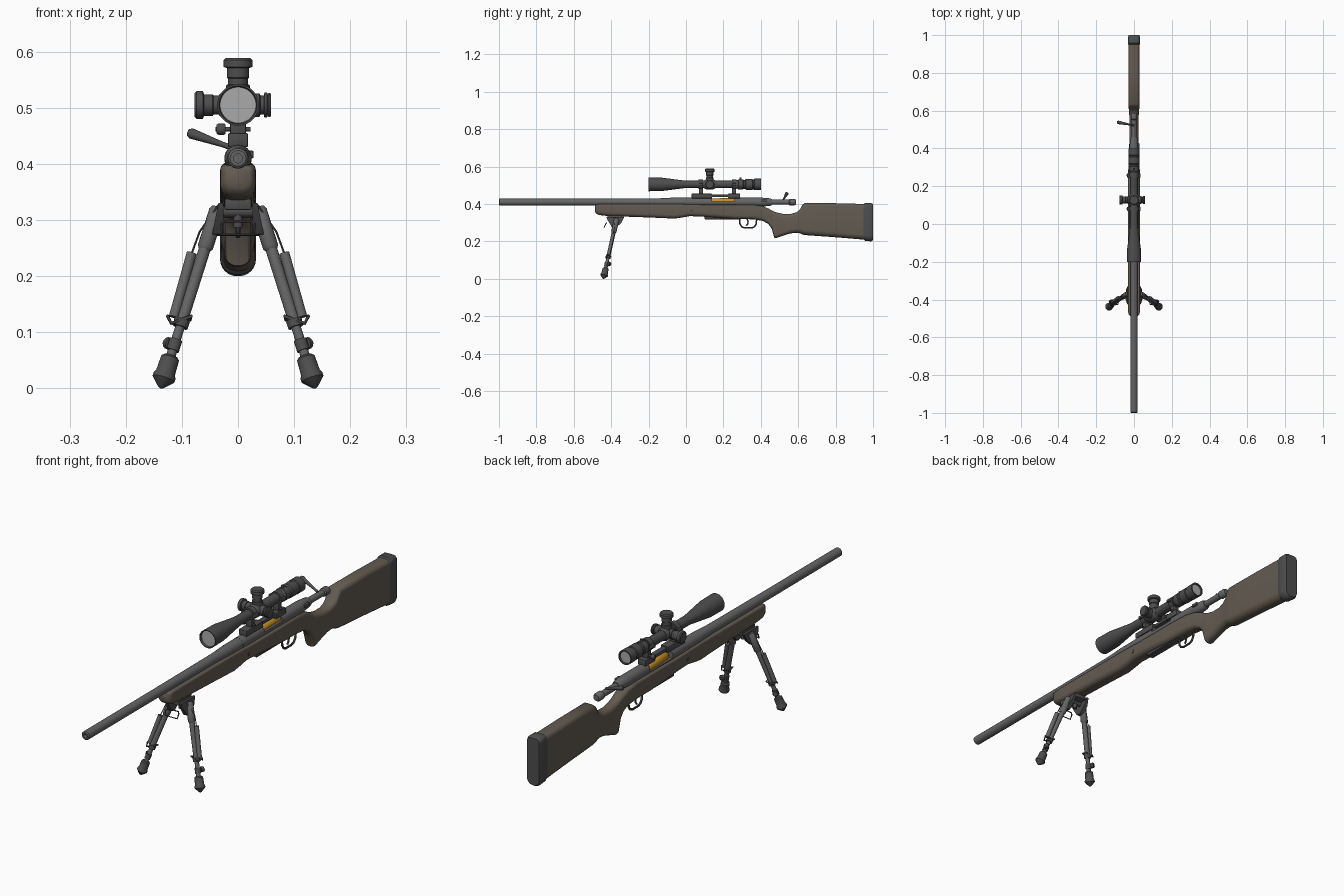
import bpy, bmesh, math
from mathutils import Vector as V

if "Cube" in bpy.data.objects:
    bpy.data.objects.remove(bpy.data.objects["Cube"])


def material(name, r, g, b):
    m = bpy.data.materials.new(name)
    m.diffuse_color = (r, g, b, 1)
    m.use_nodes = True
    m.node_tree.nodes["Principled BSDF"].inputs["Base Color"].default_value = m.diffuse_color
    return m


DARK = material("dark_grey", .075, .075, .075)
STEEL = material("steel", .13, .13, .13)
STOCK = material("stock_brown", .125, .105, .083)
BRASS = material("brass", .55, .29, .02)
GLASS = material("glass", .4, .4, .4)


def finish(ob, mat, angle=35):
    bpy.ops.object.select_all(action='DESELECT')
    ob.select_set(True)
    bpy.context.view_layer.objects.active = ob
    for m in list(ob.modifiers):
        bpy.ops.object.modifier_apply(modifier=m.name)
    ob.data.materials.clear()
    ob.data.materials.append(mat)
    bpy.ops.object.shade_smooth_by_angle(angle=math.radians(angle))
    return ob


def add(name, bm):
    bmesh.ops.recalc_face_normals(bm, faces=bm.faces)
    me = bpy.data.meshes.new(name)
    bm.to_mesh(me)
    bm.free()
    ob = bpy.data.objects.new(name, me)
    bpy.context.collection.objects.link(ob)
    return ob


def loft(name, rings, mat, angle=35):
    bm = bmesh.new()
    vs = [[bm.verts.new(p) for p in ring] for ring in rings]
    n = len(vs[0])
    for a, b in zip(vs, vs[1:]):
        for i in range(n):
            bm.faces.new((a[i], a[(i + 1) % n], b[(i + 1) % n], b[i]))
    bm.faces.new(vs[0])
    bm.faces.new(vs[-1])
    return finish(add(name, bm), mat, angle)


def lathe(name, prof, origin, axis, mat, n=32):
    """prof = (distance along axis, radius) pairs"""
    q = V(axis).to_track_quat('Z', 'Y')
    ang = [2 * math.pi * i / n for i in range(n)]
    return loft(name, [[V(origin) + q @ V((r * math.cos(a), r * math.sin(a), t)) for a in ang]
                       for t, r in prof], mat)


def rod(name, a, b, r1, mat, r2=None, n=20):
    d = V(b) - V(a)
    return lathe(name, [(0, r1), (d.length, r2 or r1)], a, d, mat, n)


def box(name, lo, hi, mat, bevel=.003):
    bm = bmesh.new()
    bmesh.ops.create_cube(bm, size=1)
    for v in bm.verts:
        v.co = V([(l + h) / 2 + c * (h - l) for l, h, c in zip(lo, hi, v.co)])
    ob = add(name, bm)
    if bevel:
        m = ob.modifiers.new("bevel", 'BEVEL')
        m.width, m.segments = bevel, 2
    return finish(ob, mat)


def wire(name, pts, r, mat, cyclic=False):
    cu = bpy.data.curves.new(name, 'CURVE')
    cu.dimensions, cu.bevel_depth, cu.bevel_resolution = '3D', r, 3
    sp = cu.splines.new('POLY')
    sp.points.add(len(pts) - 1)
    for p, c in zip(sp.points, pts):
        p.co = (*c, 1)
    sp.use_cyclic_u, cu.use_fill_caps = cyclic, True
    ob = bpy.data.objects.new(name, cu)
    bpy.context.collection.objects.link(ob)
    bpy.ops.object.select_all(action='DESELECT')
    ob.select_set(True)
    bpy.context.view_layer.objects.active = ob
    bpy.ops.object.convert(target='MESH')
    return finish(bpy.context.object, mat)


def section(y, top, bot, w, rt, rb):
    """rounded cross-section: top and bottom corner radii differ"""
    ring = []
    for cx, cz, r, a0 in ((1, 1, rt, 0), (-1, 1, rt, 90), (-1, -1, rb, 180), (1, -1, rb, 270)):
        for k in range(7):
            a = math.radians(a0 + 15 * k)
            z = top - r if cz > 0 else bot + r
            ring.append((cx * (w - r) + r * math.cos(a), y, z + r * math.sin(a)))
    return ring


# Stock, lofted along its length: y, top, bottom, half width, corner radii
loft("stock", [section(*s) for s in (
    (-.486, .392, .358, .022, .008, .016), (-.48, .397, .348, .028, .008, .02),
    (-.465, .399, .341, .031, .008, .02), (-.42, .4, .336, .031, .008, .02),
    (-.2, .4, .328, .031, .008, .02), (-.06, .4, .322, .031, .008, .02),
    (-.02, .399, .328, .031, .008, .02), (.02, .398, .335, .031, .008, .02),
    (.08, .396, .333, .031, .008, .02), (.26, .396, .32, .031, .008, .02),
    (.36, .395, .318, .029, .01, .02), (.41, .388, .31, .026, .016, .02),
    (.44, .376, .293, .024, .02, .02), (.458, .366, .268, .023, .02, .02),
    (.472, .359, .219, .023, .02, .02), (.48, .356, .217, .023, .02, .02),
    (.52, .347, .231, .023, .02, .02), (.56, .347, .243, .024, .02, .022),
    (.59, .355, .246, .026, .02, .024), (.61, .371, .243, .028, .02, .026),
    (.622, .395, .237, .029, .018, .027), (.635, .405, .234, .03, .018, .028),
    (.8, .404, .222, .03, .018, .028), (.956, .4, .209, .03, .018, .028))], STOCK, 50)
loft("butt_pad", [section(*s) for s in (
    (.95, .399, .21, .03, .018, .028), (.957, .405, .203, .032, .018, .03),
    (.99, .405, .2, .032, .018, .03), (1, .4, .206, .028, .016, .026))], DARK)

# Barrel and receiver with an open loading port
lathe("barrel", [(.05, .008), (0, .008), (0, .014), (.004, .018), (.5, .0185), (.85, .02),
                 (.93, .024), (1.02, .024)], (0, -1, .41), (0, 1, 0), STEEL)
receiver = lathe("receiver", [(0, .0245), (.4, .0245), (.45, .02), (.46, .016)],
                 (0, 0, .41), (0, 1, 0), STEEL)
for lo, hi in (((-.05, .12, .402), (0, .27, .5)), ((-.001, .14, .412), (.05, .26, .5))):
    cutter = box("port_cutter", lo, hi, STEEL, 0)
    cutter.hide_render = True
    m = receiver.modifiers.new("port", 'BOOLEAN')
    m.operation, m.object = 'DIFFERENCE', cutter
    finish(receiver, STEEL)
    bpy.data.objects.remove(cutter)
lathe("cartridge", [(0, .008), (.012, .016), (.13, .018), (.135, .015)],
      (-.003, .128, .414), (0, 1, 0), BRASS)

# Bolt
lathe("bolt", [(0, .013), (.12, .013), (.125, .017), (.15, .017), (.158, .012)],
      (0, .43, .41), (0, 1, 0), STEEL)
lathe("bolt_handle", [(0, .005), (.03, .005), (.045, .006), (.09, .0095), (.096, .006)],
      (0, .522, .425), (-.088, .017, .031), DARK, 20)
box("safety_tab", (.008, .4, .41), (.028, .43, .424), DARK)

# Trigger group and stock fittings
wire("trigger_guard", [(0, .286, .322), (0, .289, .292), (0, .298, .278), (0, .313, .272),
                       (0, .35, .272), (0, .366, .278), (0, .375, .292), (0, .378, .32)], .0045, DARK)
wire("trigger", [(0, .325, .322), (0, .332, .306), (0, .33, .293), (0, .322, .284)], .004, DARK)
box("floor_plate", (-.016, .1, .318), (.016, .29, .335), DARK)
rod("cross_bolt", (-.0325, .03, .365), (.0325, .03, .365), .008, DARK)

# Scope
SZ = .505
lathe("scope_body", [(.016, .03), (.0, .034), (0, .037), (.07, .036), (.185, .021), (.2, .02),
                     (.46, .02), (.475, .023), (.48, .027), (.505, .027), (.507, .024),
                     (.515, .024), (.52, .029), (.555, .029), (.557, .027), (.563, .027),
                     (.565, .03), (.6, .03), (.6, .025), (.588, .023)],
      (0, -.2, SZ), (0, 1, 0), DARK, 40)
rod("front_lens", (0, -.192, SZ), (0, -.18, SZ), .0335, GLASS, n=40)
rod("rear_lens", (0, .38, SZ), (0, .394, SZ), .0245, GLASS, n=40)
lathe("turret_block", [(0, .021), (.01, .027), (.05, .027), (.06, .021)],
      (0, .097, SZ), (0, 1, 0), DARK)
knob = [(0, .021), (.035, .021), (.037, .018), (.047, .018), (.049, .02), (.066, .02),
        (.068, .026), (.08, .026), (.084, .022)]
lathe("top_turret", knob, (0, .127, SZ), (0, 0, 1), DARK)
lathe("left_turret", [(t * .92, r * .96) for t, r in knob], (0, .127, SZ), (-1, 0, 0), DARK)
lathe("right_turret", [(0, .021), (.038, .021), (.04, .017), (.046, .017), (.047, .022),
                       (.052, .022), (.053, .019), (.055, .022), (.059, .02)],
      (0, .127, SZ), (1, 0, 0), DARK)
rod("zoom_lever", (0, .292, SZ + .02), (0, .292, SZ + .036), .006, DARK)

# Scope rail, mounts and rings
box("scope_rail", (-.012, .03, .437), (.012, .285, .45), DARK)
for tag, y, y0, y1 in (("front", .08, .03, .14), ("rear", .257, .225, .29)):
    box(tag + "_mount_base", (-.018, y0, .43), (.018, y1, .455), DARK)
    box(tag + "_mount_post", (-.014, y - .011, .45), (.014, y + .011, .488), DARK)
    lathe(tag + "_scope_ring", [(0, .02), (0, .026), (.024, .026), (.024, .02)],
          (0, y - .012, SZ), (0, 1, 0), DARK)
    rod(tag + "_mount_screw", (-.04, y, .462), (.022, y, .462), .004, DARK)
    lathe(tag + "_mount_knob", [(0, .008), (.003, .01), (.013, .01), (.016, .008)],
          (-.022, y, .462), (-1, 0, 0), DARK, 12)
    for s in (-1, 1):
        box(tag + "_ring_ear", (s * .028 - .007, y - .011, SZ - .006),
            (s * .028 + .007, y + .011, SZ + .006), DARK)

# Bipod head and sling loop
box("bipod_mount", (-.024, -.42, .318), (.024, -.335, .338), DARK)
rod("bipod_hinge", (-.036, -.375, .315), (.036, -.375, .315), .01, DARK)
rod("bipod_tension_screw", (0, -.375, .33), (0, -.375, .287), .008, DARK)
wire("sling_loop", [(-.024, -.425, .298), (.024, -.425, .298), (.03, -.43, .292), (.028, -.438, .274),
                    (-.028, -.438, .274), (-.03, -.43, .292)], .0025, DARK, True)

# Bipod legs, mirrored left and right
for s, side in ((-1, "left"), (1, "right")):
    top, foot = V((s * .036, -.37, .322)), V((s * .138, -.442, 0))
    d = foot - top
    L = d.length
    out = V((s * .95, 0, .3)) * .02
    P = lambda t: top + d * t

    # triangular hinge plate
    bm = bmesh.new()
    f = bm.faces.new([bm.verts.new((s * .026, y, z)) for y, z in (
        (-.425, .33), (-.42, .315), (-.395, .275), (-.375, .272), (-.345, .3), (-.33, .33))])
    g = bmesh.ops.extrude_face_region(bm, geom=[f])['geom']
    for v in g:
        if isinstance(v, bmesh.types.BMVert):
            v.co.x += s * (.008 + (.335 - v.co.z) * .2)
    finish(add(side + "_hinge_plate", bm), DARK)

    lathe(side + "_leg_sleeve", [(0, .011), (.005, .014), (.075, .014), (.08, .011)], top, d, STEEL, 20)
    rod(side + "_leg_tube", P(.2), P(.64), .0105, STEEL)
    rod(side + "_side_tube", P(.27) + out, P(.62) + out * .8, .009, STEEL)
    rod(side + "_leg_collar", P(.62), P(.66), .014, DARK)
    rod(side + "_lower_leg", P(.64), P(.86), .0085, STEEL)
    rod(side + "_lock_ring", P(.73), P(.79), .0115, DARK)
    wire(side + "_collar_clip", [P(.6) + V((-s * .014, -.012, 0)), P(.64) + V((s * .018, -.012, 0)),
                                 P(.6) + V((s * .028, 0, 0)), P(.64) + V((s * .018, .014, 0)),
                                 P(.62) + V((-s * .014, .012, 0))], .003, DARK, True)
    k = P(.76)
    lathe(side + "_lock_knob", [(0, .005), (.012, .005), (.013, .011), (.022, .011), (.025, .008)],
          k, (s * .5, .8, .15), DARK, 12)
    wire(side + "_leg_spring", [V((s * .034, -.385, .328)), P(.15) + out * .9, P(.28) + out], .0018, DARK)
    lathe(side + "_foot", [(L - .062, .012), (L - .058, .0165), (L - .03, .0175), (L - .024, .0205),
                           (L - .018, .0205), (L - .002, .005), (L, .001)], top, d, DARK, 24)
